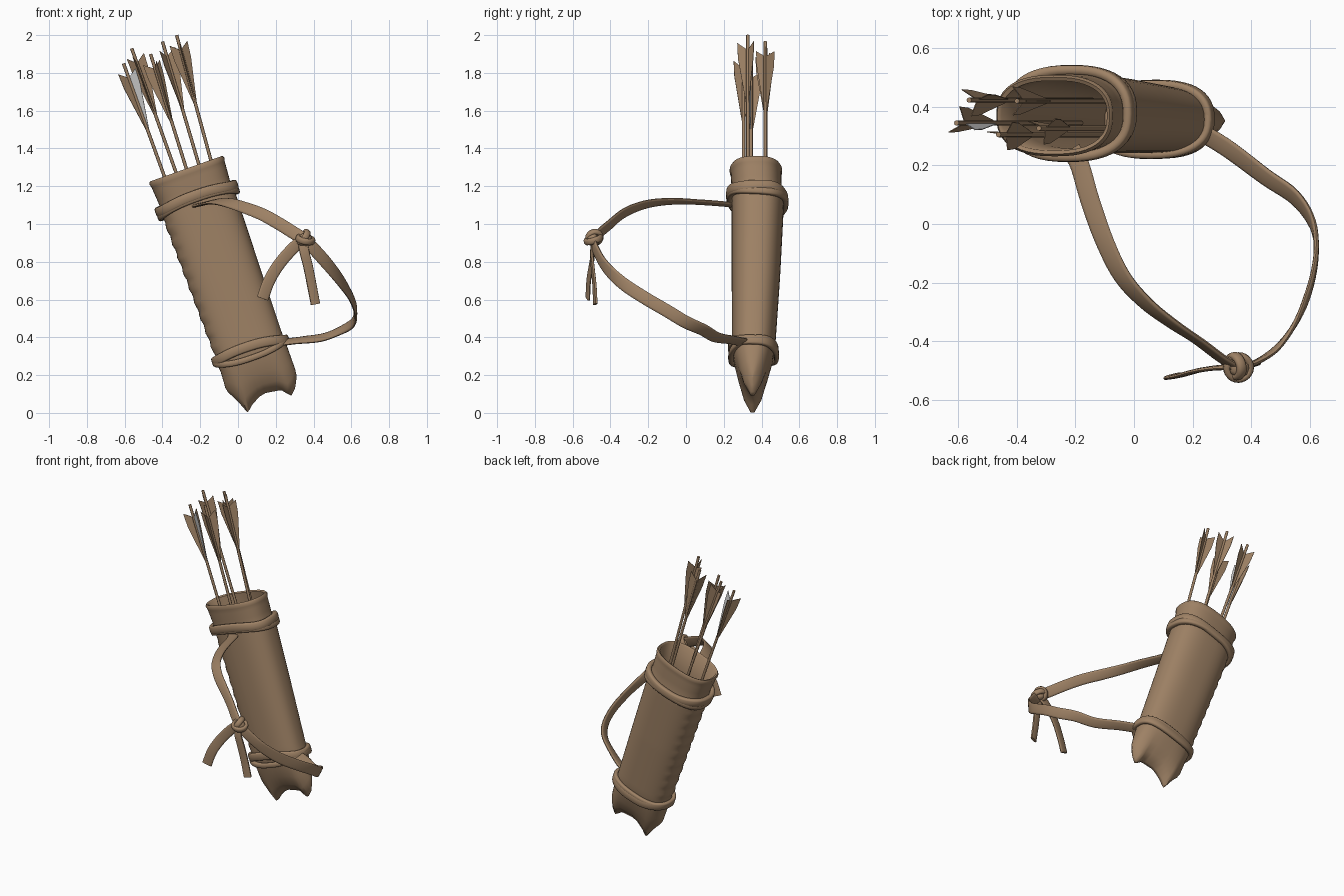
import bpy, bmesh, math
from mathutils import Vector as V

if "Cube" in bpy.data.objects:
    bpy.data.objects.remove(bpy.data.objects["Cube"])

def mat(name, rgb):
    m = bpy.data.materials.new(name)
    m.diffuse_color = (*rgb, 1)
    m.use_nodes = True
    m.node_tree.nodes["Principled BSDF"].inputs["Base Color"].default_value = m.diffuse_color
    return m

LEATHER = mat("brown_leather", (0.345, 0.223, 0.131))
PALE = mat("pale_feather", (0.62, 0.62, 0.62))
SIN, COS = 0.334, 0.943
AXIS = V((-SIN, 0, COS))

def place(u, v, s):
    """Quiver space (across, depth, along the leaning axis) to world."""
    return V((0.13 + COS * u - SIN * s, v, 0.15 + SIN * u + COS * s))

def make(name, verts, faces, m=LEATHER, angle=45):
    me = bpy.data.meshes.new(name)
    me.from_pydata([tuple(v) for v in verts], [], faces)
    bm = bmesh.new()
    bm.from_mesh(me)
    bmesh.ops.recalc_face_normals(bm, faces=bm.faces)
    bm.to_mesh(me)
    bm.free()
    me.shade_smooth()
    me.set_sharp_from_angle(angle=math.radians(angle))
    me.materials.append(m)
    ob = bpy.data.objects.new(name, me)
    bpy.context.collection.objects.link(ob)
    return ob

def spow(x, e):
    return math.copysign(abs(x) ** e, x)

def lerp(table, x):
    """Piecewise linear lookup; rows are (x, a, b, ...)."""
    if x <= table[0][0]:
        return table[0][1:]
    for a, b in zip(table, table[1:]):
        if x <= b[0]:
            t = (x - a[0]) / (b[0] - a[0])
            return [p + (q - p) * t for p, q in zip(a[1:], b[1:])]
    return table[-1][1:]

def smooth_path(pts, sub=5):
    """Catmull-Rom resampling."""
    p = [V(q) for q in pts]
    p = [2 * p[0] - p[1]] + p + [2 * p[-1] - p[-2]]
    out = []
    for i in range(1, len(p) - 2):
        a, b, c, d = p[i - 1:i + 3]
        for j in range(sub):
            t = j / sub
            out.append(0.5 * (2 * b + (c - a) * t + (2 * a - 5 * b + 4 * c - d) * t * t
                              + (3 * b - a - 3 * c + d) * t ** 3))
    return out + [p[-2]]

def sweep(name, pts, wdirs, hw, ht, closed=False, k=12, e=0.6):
    """Sweep a rounded flat section; wdirs are blended along the path."""
    n, verts, faces = len(pts), [], []
    for i, p in enumerate(pts):
        a = pts[(i - 1) % n] if closed else pts[max(i - 1, 0)]
        b = pts[(i + 1) % n] if closed else pts[min(i + 1, n - 1)]
        T = (b - a).normalized()
        f = i / (n - 1) * (len(wdirs) - 1)
        j = min(int(f), max(len(wdirs) - 2, 0))
        w = V(wdirs[j]).lerp(V(wdirs[min(j + 1, len(wdirs) - 1)]), f - j)
        W = (w - T * w.dot(T)).normalized()
        N = T.cross(W)
        for q in range(k):
            an = 2 * math.pi * q / k
            verts.append(p + W * hw * spow(math.cos(an), e) + N * ht * spow(math.sin(an), e))
    for i in range(n if closed else n - 1):
        for q in range(k):
            r, i2 = (q + 1) % k, (i + 1) % n
            faces.append((i * k + q, i * k + r, i2 * k + r, i2 * k + q))
    if not closed:
        faces += [tuple(range(k)), tuple((n - 1) * k + q for q in range(k))]
    return make(name, verts, faces, angle=50)

# Quiver shell: along, half width, half depth, depth centre
SHELL = [(0, .185, .012, .352), (.035, .19, .055, .353), (.08, .19, .082, .354),
         (.14, .19, .103, .356), (.22, .188, .115, .358), (.6, .195, .128, .37),
         (1.0, .203, .138, .38), (1.08, .198, .132, .375), (1.2, .207, .135, .37)]
BOTTOM = [(-1, .02), (-.85, -.03), (-.66, -.118), (-.5, -.085), (-.1, -.045), (.45, -.06),
          (.66, -.108), (.85, -.075), (.93, -.045), (1, -.02)]
COLS = 48

def ring(s, inset=0.0, bottom=0.0, grow=0.0, drop=lambda a: 0.0):
    hu, hv, cy = lerp(SHELL, s)
    out = []
    for i in range(COLS):
        a = 2 * math.pi * i / COLS
        c, d = spow(math.cos(a), .8), spow(math.sin(a), .8)
        ripple = .004 * math.sin(s * 75) if c < -.8 and inset == 0 and grow == 0 and s < 1 else 0
        u = c * (hu - inset + grow + ripple)
        out.append(place(u, cy + d * (hv - inset + grow),
                         s + bottom * lerp(BOTTOM, c)[0] + drop(a)))
    return out

rows = [ring(0, 0, 1), ring(.035, 0, .7), ring(.08, 0, .35), ring(.14, 0, .08)]
rows += [ring(.18 + .025 * i) for i in range(41)]
rows += [ring(1.2, -.004), ring(1.212, .004), ring(1.205, .016), ring(1.0, .016), ring(.6, .016), ring(.2, .016)]
verts = [v for r in rows for v in r]
faces = []
for r in range(len(rows) - 1):
    for i in range(COLS):
        j = (i + 1) % COLS
        faces.append((r * COLS + i, r * COLS + j, (r + 1) * COLS + j, (r + 1) * COLS + i))
# pinched seam at the bottom and the inner floor
for base in (0, (len(rows) - 1) * COLS):
    faces.append((base, base + 1, base + COLS - 1))
    for i in range(1, COLS // 2 - 1):
        faces.append((base + i, base + i + 1, base + COLS - i - 1, base + COLS - i))
    h = COLS // 2
    faces.append((base + h - 1, base + h, base + h + 1))
make("quiver_body", verts, faces, angle=60)

# Bands tied round the quiver; the angle pi*1.5 is the front
sweep("upper_band", ring(1.045, grow=.014, drop=lambda a: -.012 * math.sin(a) + .006 * math.sin(3 * a)),
      [AXIS], .027, .017, True)
sweep("upper_band_second", ring(1.015, grow=.012, drop=lambda a: .02 * math.sin(a) ** 2 - .012 * math.sin(a)),
      [AXIS], .02, .015, True)
sweep("lower_band", ring(.19, grow=.011, drop=lambda a: -.02 * math.sin(a) - .008 * math.cos(a) + .005 * math.sin(3 * a)),
      [AXIS], .026, .014, True)
sweep("lower_band_second", ring(.18, grow=.011, drop=lambda a: .018 * math.sin(a) + .01 * math.cos(2 * a)),
      [AXIS], .016, .014, True)

# Shoulder strap, in two halves meeting at the knot
sweep("upper_strap", smooth_path([(-.215, .255, 1.10), (-.185, .2, 1.106), (-.15, .08, 1.115), (-.1, -.06, 1.12),
      (-.04, -.18, 1.11), (.04, -.27, 1.085), (.13, -.34, 1.05), (.22, -.40, 1.0), (.30, -.46, .95),
      (.35, -.49, .92)]), [(1, .3, .25), (1, .3, .3), (.7, .2, .6), (.4, .1, .8), (.4, .1, .8)], .034, .009)
sweep("lower_strap", smooth_path([(.2, .32, .37), (.25, .30, .375), (.33, .25, .385), (.45, .16, .40), (.55, .09, .44),
      (.61, 0, .48), (.622, -.1, .54), (.60, -.22, .61), (.55, -.34, .69), (.48, -.43, .78),
      (.40, -.48, .87), (.35, -.49, .92)]),
      [(.5, .8, .5), (.5, .8, .5), (.3, .7, .7), (0, .5, .9), (0, .5, .85), (.5, .2, .7), (.6, .2, .5)], .034, .009)

# Loose strap ends
sweep("strap_tail_left", smooth_path([(.35, -.49, .92), (.29, -.49, .87), (.22, -.50, .79), (.165, -.515, .70),
      (.13, -.52, .605)]), [(.7, .1, -.7), (1, .25, -.3)], .032, .008)
sweep("strap_tail_right", smooth_path([(.34, -.49, .92), (.352, -.50, .85), (.37, -.495, .78), (.39, -.485, .68),
      (.41, -.48, .575)]), [(1, 0, .1), (1, .3, .2)], .026, .008)

# Knot: crossing loops over a small core
KNOT = V((.357, -.49, .918))
def knot_loop(name, normal, r, hw, ht, off=(0, 0, 0)):
    nrm = V(normal).normalized()
    a = nrm.orthogonal().normalized()
    b = nrm.cross(a)
    pts = [KNOT + V(off) + (a * math.cos(t) + b * math.sin(t)) * r
           for t in [2 * math.pi * i / 24 for i in range(24)]]
    sweep(name, pts, [nrm], hw, ht, True, 10, .8)
knot_loop("knot_loop_flat", (.2, -.3, 1), .040, .018, .013)
knot_loop("knot_loop_upright", (.8, .2, -.5), .036, .018, .013, (-.01, .005, .01))
knot_loop("knot_core", (.3, 1, .3), .018, .026, .018)

# Arrows: tip x, tip z, x and z where it leaves the rim, depth, fin angle
ARROWS = [(-.606, 1.85, -.389, 1.25, .345, -25), (-.563, 1.93, -.33, 1.278, .423, 20),
          (-.463, 1.90, -.272, 1.288, .305, 50), (-.40, 1.966, -.204, 1.304, .42, 0),
          (-.325, 2.0, -.14, 1.325, .327, 35)]
FIN = [(.08, .004), (.045, .056), (.13, .052), (.37, .010), (.38, .004)]
for n, (x1, z1, x0, z0, y, ang) in enumerate(ARROWS, 1):
    top = V((x1, y, z1))
    down = (V((x0, y, z0)) - top).normalized()
    side = V((0, 1, 0)).cross(down).normalized()
    if side.x < 0:
        side = -side
    sweep(f"arrow_shaft_{n}", [top, top + down * .6, top + down * 1.25], [(0, 1, 0)], .009, .009, False, 8, 1)
    for f in range(3):
        t = math.radians(ang + 120 * f)
        out = side * math.cos(t) + V((0, 1, 0)) * math.sin(t)
        thick = down.cross(out) * .0015
        vs = [top + down * a + out * r + thick * sg for sg in (1, -1) for a, r in FIN]
        k = len(FIN)
        fs = [tuple(range(k)), tuple(range(k, 2 * k))]
        fs += [(i, (i + 1) % k, (i + 1) % k + k, i + k) for i in range(k)]
        make(f"arrow_{n}_feather_{f + 1}", vs, fs, PALE if n == 1 and f == 0 else LEATHER, 30)
